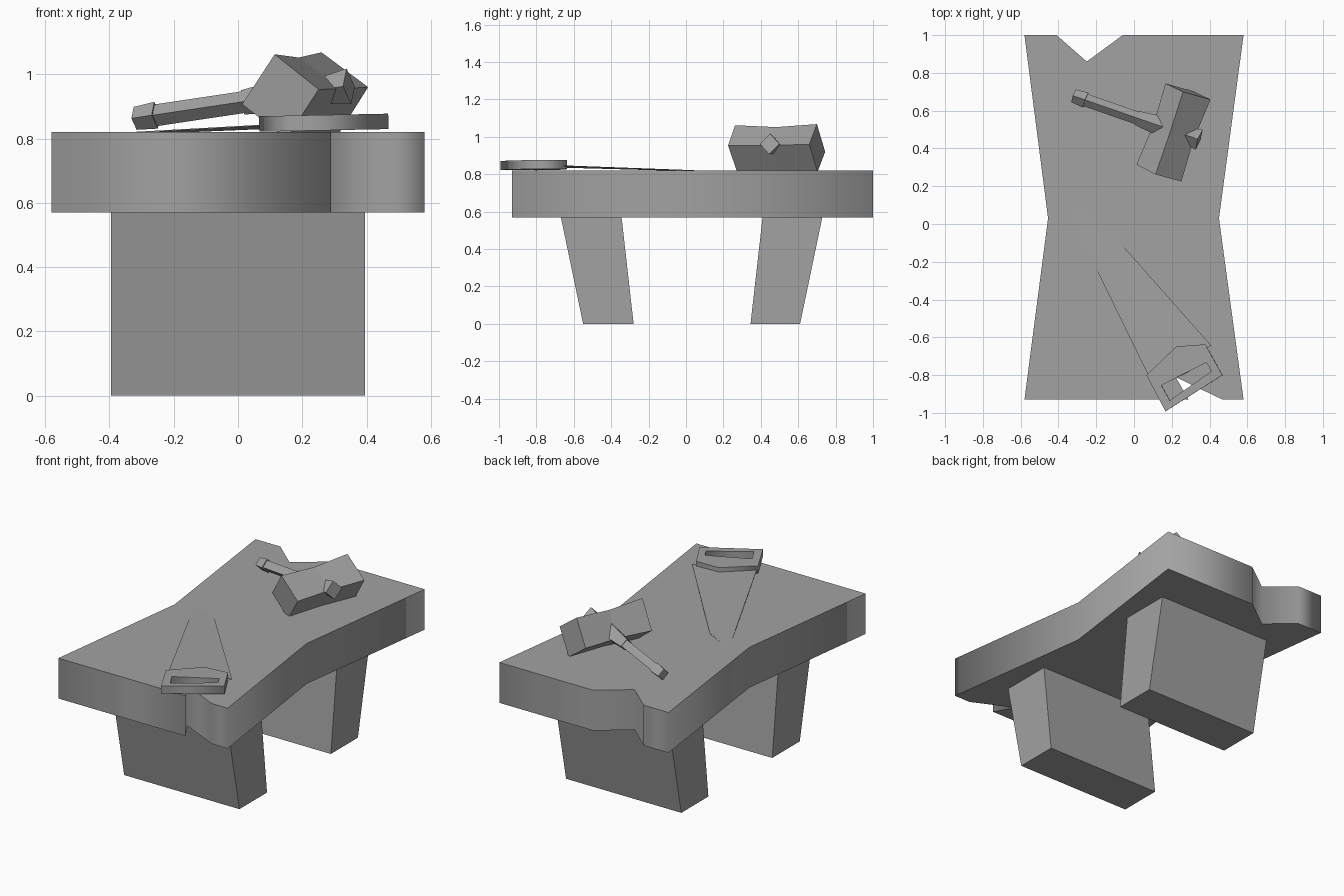
import bpy
import bmesh
from mathutils import Vector

if "Cube" in bpy.data.objects:
    bpy.data.objects.remove(bpy.data.objects["Cube"], do_unlink=True)

STONE = (0.36, 0.36, 0.36, 1)
stone = bpy.data.materials.new("grey stone")
stone.use_nodes = True
stone.diffuse_color = STONE
stone.node_tree.nodes["Principled BSDF"].inputs["Base Color"].default_value = STONE


def add_object(name, mesh):
    mesh.materials.clear()
    mesh.materials.append(stone)
    obj = bpy.data.objects.new(name, mesh)
    bpy.context.collection.objects.link(obj)
    return obj


def plate(name, outlines, bottom, top):
    """Extrude a flat outline; any further outlines are holes."""
    curve = bpy.data.curves.new(name, "CURVE")
    curve.dimensions = "2D"
    curve.fill_mode = "BOTH"
    curve.extrude = (top - bottom) / 2
    for points in outlines:
        spline = curve.splines.new("POLY")
        spline.points.add(len(points) - 1)
        for p, (x, y) in zip(spline.points, points):
            p.co = (x, y, 0, 1)
        spline.use_cyclic_u = True
    temp = bpy.data.objects.new(name + " outline", curve)
    bpy.context.collection.objects.link(temp)
    graph = bpy.context.evaluated_depsgraph_get()
    mesh = bpy.data.meshes.new_from_object(temp.evaluated_get(graph))
    bpy.data.objects.remove(temp, do_unlink=True)
    bpy.data.curves.remove(curve)
    obj = add_object(name, mesh)
    obj.location.z = (top + bottom) / 2
    return obj


def loft(name, rings):
    """Skin a closed solid over rings with equal point counts."""
    bm = bmesh.new()
    loops = [[bm.verts.new(p) for p in ring] for ring in rings]
    n = len(loops[0])
    for a, b in zip(loops, loops[1:]):
        for i in range(n):
            j = (i + 1) % n
            bm.faces.new((a[i], a[j], b[j], b[i]))
    bm.faces.new(loops[0])
    bm.faces.new(loops[-1])
    bmesh.ops.recalc_face_normals(bm, faces=bm.faces)
    mesh = bpy.data.meshes.new(name)
    bm.to_mesh(mesh)
    bm.free()
    return add_object(name, mesh)


# Waisted slab with a chip out of each end
plate("table_slab", [[
    (-0.58, 1), (-0.41, 1), (-0.25, 0.86), (-0.06, 1), (0.58, 1),
    (0.45, 0.03), (0.58, -0.93), (0.47, -0.93), (0.22, -0.81),
    (0.29, -0.93), (-0.58, -0.93), (-0.455, 0.03)]], 0.57, 0.82)


# Splayed slab legs
def leg(name, foot, head):
    def ring(ys, z):
        return [(-0.395, ys[0], z), (0.395, ys[0], z),
                (0.395, ys[1], z), (-0.395, ys[1], z)]
    loft(name, [ring(foot, 0), ring(head, 0.575)])


leg("front_leg", (-0.55, -0.28), (-0.67, -0.345))
leg("back_leg", (0.345, 0.61), (0.73, 0.41)[::-1])

# Hammer head: tilted square block with a pinched middle
def head_end(top, right, left):
    top, right, left = Vector(top), Vector(right), Vector(left)
    return [top, right, right + left - top, left]


front_end = head_end((0.114, 0.262, 1.062), (0.251, 0.225, 0.953), (0.013, 0.315, 0.907))
back_end = head_end((0.26, 0.70, 1.068), (0.405, 0.659, 0.96), (0.167, 0.744, 0.92))
middle = [(a + b) / 2 for a, b in zip(front_end, back_end)]
centre = sum(middle, Vector()) / 4
waist = [centre + (p - centre) * 0.9 for p in middle]
loft("hammer_head", [front_end, waist, back_end])

# Hammer handle: diamond sections along one sloping axis
start, finish = Vector((-0.325, 0.68, 0.862)), Vector((0.35, 0.445, 0.963))
axis = (finish - start).normalized()
side = axis.cross(Vector((0, 0, 1))).normalized()
up = side.cross(axis)


def diamond(x, radius):
    c = start.lerp(finish, (x - start.x) / (finish.x - start.x))
    return [c + up * radius, c + side * radius, c - up * radius, c - side * radius]


for name, sections in {
    "handle_pommel": ((-0.32, 0.036), (-0.255, 0.042)),
    "handle_shaft": ((-0.26, 0.034), (0.15, 0.034)),
    "handle_collar": ((0.015, 0.038), (0.17, 0.058)),
    "handle_stub": ((0.2, 0.03), (0.345, 0.056)),
}.items():
    loft(name, [diamond(x, r) for x, r in sections])

# Knife grip with a slot right through it
grip = plate("knife_grip", [
    [(0.066, -0.80), (0.225, -0.648), (0.378, -0.637), (0.468, -0.80), (0.167, -0.992)],
    [(0.145, -0.854), (0.384, -0.733), (0.41, -0.78), (0.19, -0.934)]], 0.82, 0.868)
grip.rotation_euler.y = -0.02

# Thin blade sloping down to rest on the slab
blade = [Vector(p) for p in (
    (0.075, -0.8, 0.843), (0.25, -0.7, 0.847), (0.41, -0.645, 0.847),
    (-0.17, 0.01, 0.823), (-0.37, 0.11, 0.818))]
loft("knife_blade", [blade, [p - Vector((0, 0, 0.004)) for p in blade]])
